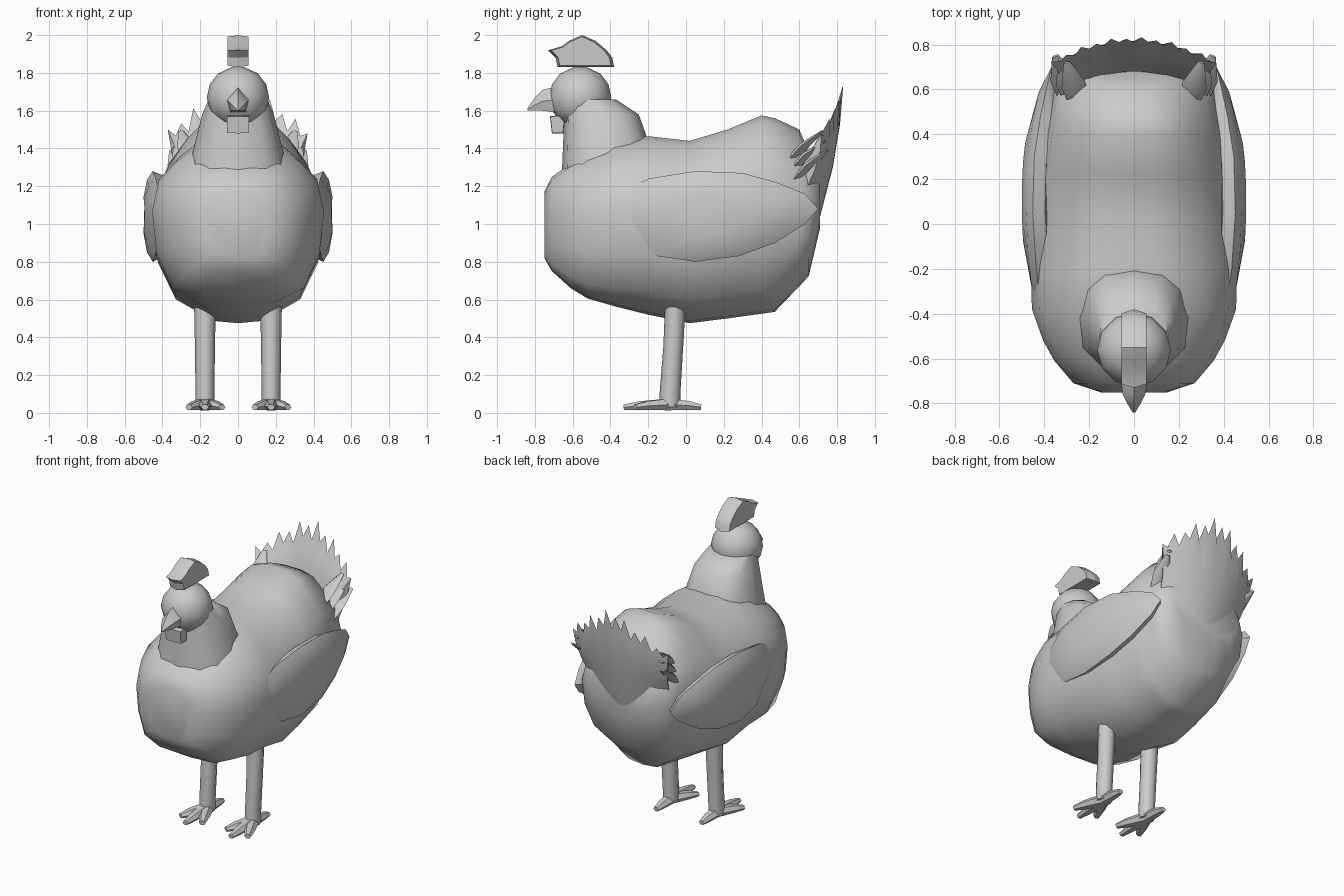
import bpy, bmesh, math
from mathutils import Vector

if "Cube" in bpy.data.objects:
    bpy.data.objects.remove(bpy.data.objects["Cube"])


def make(name, verts, faces, angle=50):
    me = bpy.data.meshes.new(name)
    me.from_pydata([tuple(v) for v in verts], [], faces)
    bm = bmesh.new()
    bm.from_mesh(me)
    bmesh.ops.remove_doubles(bm, verts=bm.verts, dist=0.0005)
    bmesh.ops.recalc_face_normals(bm, faces=bm.faces)
    bm.to_mesh(me)
    bm.free()
    ob = bpy.data.objects.new(name, me)
    bpy.context.collection.objects.link(ob)
    bpy.ops.object.select_all(action='DESELECT')
    ob.select_set(True)
    bpy.context.view_layer.objects.active = ob
    bpy.ops.object.shade_smooth_by_angle(angle=math.radians(angle))
    return ob


def loft(name, rings, angle=50):
    n = len(rings[0])
    verts = [v for r in rings for v in r]
    faces = [(k * n + i, k * n + (i + 1) % n, (k + 1) * n + (i + 1) % n, (k + 1) * n + i)
             for k in range(len(rings) - 1) for i in range(n)]
    faces += [tuple(range(n)), tuple(range(len(verts) - n, len(verts)))]
    return make(name, verts, faces, angle)


def ring_z(z, y0, y1, rx, x=0, n=10, power=1.0):
    def bend(v):
        return math.copysign(abs(v) ** power, v) if abs(v) > 1e-6 else 0
    return [(x + rx * bend(math.cos(a)), (y0 + y1) / 2 + abs(y1 - y0) / 2 * bend(math.sin(a)), z)
            for a in (2 * math.pi * i / n for i in range(n))]


def limb(name, points, radii, n=6, flat=1.0):
    rings = []
    d = (Vector(points[-1]) - Vector(points[0])).normalized()
    side = d.cross(Vector((0, 0, 1)))
    side.normalize()
    up = side.cross(d)
    for p, r in zip(points, radii):
        rings.append([Vector(p) + side * r * math.cos(2 * math.pi * i / n)
                      + up * r * flat * math.sin(2 * math.pi * i / n) for i in range(n)])
    return loft(name, rings)


# body: egg-like cross-sections along y (y, bottom, top, half width), boxier at the breast
half = [(0, 0), (.012, .28), (.13, .73), (.33, .94), (.58, 1), (.76, .91), (.88, .68), (.97, .45), (1, .2)]
box = [(0, 0), (.012, .5), (.09, .82), (.33, .96), (.58, 1), (.76, .94), (.88, .78), (.97, .55), (1, .2)]
stations = [(-.75, .82, 1.17, .15), (-.71, .75, 1.25, .27), (-.61, .66, 1.32, .355),
            (-.52, .605, 1.37, .405), (-.38, .565, 1.43, .455), (-.20, .52, 1.465, .46),
            (.02, .475, 1.44, .45), (.22, .50, 1.50, .43), (.40, .525, 1.575, .40),
            (.47, .535, 1.56, .385), (.60, .67, 1.50, .355), (.65, .725, 1.38, .345),
            (.71, .98, 1.28, .27)]
rings = []
for y, b, t, w in stations:
    f = min(1, max(0, (-.2 - y) / .4))
    prof = [(p[0] + (q[0] - p[0]) * f, p[1] + (q[1] - p[1]) * f) for p, q in zip(half, box)]
    prof += [(h, -s) for h, s in prof[:0:-1]]
    rings.append([(w * s, y, b + (t - b) * h) for h, s in prof])
loft("body", rings)

# neck cape
loft("neck", [ring_z(z, y0, y1, r, n=12, power=.8) for z, y0, y1, r in
              ((1.15, -.66, -.16, .29), (1.32, -.655, -.17, .255), (1.44, -.65, -.20, .225),
               (1.58, -.645, -.25, .19), (1.66, -.64, -.37, .155))])

# head
loft("head", [ring_z(1.67 + .165 * math.sin(a), -.56 - .165 * math.cos(a),
                     -.56 + .165 * math.cos(a), .165 * math.cos(a), n=12)
              for a in (math.radians(d) for d in (-80, -50, -25, 0, 25, 50, 80))])

# beak
loft("beak", [[(sx, y, z) for sx, z in ((0, zt), (w, zm), (w * .7, zb), (-w * .7, zb), (-w, zm))]
              for y, zt, zm, zb, w in ((-.68, 1.73, 1.66, 1.59, .06), (-.76, 1.71, 1.65, 1.60, .05),
                                       (-.80, 1.67, 1.63, 1.60, .03), (-.84, 1.61, 1.605, 1.60, .006))], 30)


# comb and wattle: outlines pushed to a thickness
def slab(name, outline, w, core=.7):
    cy = sum(p[0] for p in outline) / len(outline)
    cz = sum(p[1] for p in outline) / len(outline)
    inner = [(cy + (y - cy) * core, cz + (z - cz) * core) for y, z in outline]
    loft(name, [[(-w, y, z) for y, z in inner], [(0, y, z) for y, z in outline],
                [(w, y, z) for y, z in inner]], 30)


slab("comb", [(-.38, 1.83), (-.39, 1.88), (-.42, 1.92), (-.48, 1.97), (-.55, 2.0),
              (-.62, 1.97), (-.66, 1.94), (-.73, 1.92), (-.69, 1.88), (-.68, 1.83)], .055, .9)
slab("wattle", [(-.64, 1.58), (-.72, 1.57), (-.71, 1.48), (-.65, 1.48)], .058, .95)

# wings: padded leaf shapes on each flank, front edge blending into the body
leaf = [(-.42, 1.04), (-.36, 1.15), (-.20, 1.24), (.05, 1.28), (.30, 1.27), (.48, 1.22),
        (.63, 1.16), (.70, 1.08), (.63, 1.0), (.47, .90), (.28, .83), (.05, .80), (-.15, .83)]


def wing_x(y):
    return .497 - .18 * (y - .10) ** 2 - (.05 * max(0, y - .3))


for s, tag in ((1, "left"), (-1, "right")):
    rings = []
    for k, dx in ((.9, -.10), (1, -.045), (.8, -.015), (.4, .003)):
        ring = []
        for y, z in leaf:
            yy, zz = .15 + (y - .15) * k, 1.05 + (z - 1.05) * k
            ring.append((s * (wing_x(yy) + dx), yy, zz))
        rings.append(ring)
    loft("wing_" + tag, rings)

# tail fan: jagged cup, an outer rear sheet and an inner front sheet sharing tips
N = 22
cols = []
for i in range(N + 1):
    s = -1 + 2 * i / N
    drop = abs(s) ** 1.3
    rear = Vector((.31 * s, .705 - .09 * s * s, 1.02 + .12 * drop))
    front = Vector((.28 * s, .66 - .06 * s * s, 1.36 - .08 * drop))
    tip = Vector((.37 * s, .83 - .11 * s * s, 1.73 - .24 * drop))
    jag = (1.03, .87, .97, .83)[i % 4]
    col = [rear.lerp(tip, f) + Vector((0, .025 * math.sin(f * 3), 0)) for f in (0, .4, .72)]
    col += [rear.lerp(tip, jag)]
    col += [front.lerp(tip, f) + Vector((0, .02 * (1 - s * s), 0)) for f in (.6, 0)]
    cols.append(col)
loft("tail_fan", cols)

# side tail coverts: short feathers closing the sides of the fan
for s, tag in ((1, "left"), (-1, "right")):
    for k in range(3):
        x, y, z = s * (.27 + .025 * k), .62 + .015 * k, 1.35 - .05 * k
        limb(f"tail_covert_{tag}_{k}", [(x - s * .03, y - .10, z - .05), (x, y, z + .06),
                                        (x + s * .03, y + .10, z + .14)], [.04, .055, .015], 6, .4)

# legs and feet
for s, tag in ((1, "left"), (-1, "right")):
    x = .175 * s
    loft("leg_" + tag, [ring_z(z, y0, y1, r, x, 8) for z, y0, y1, r in
                        ((.03, -.14, -.03, .05), (.10, -.14, -.03, .05),
                         (.35, -.12, -.015, .053), (.60, -.11, .0, .058))])
    for k, (dx, y) in enumerate(((-.085, -.26), (0, -.33), (.09, -.27), (0, .08))):
        y0 = -.09
        limb(f"toe_{tag}_{k}", [(x, y0, .045), (x + dx * .65, y0 + (y - y0) * .65, .038),
                                (x + dx, y, .03)], [.045, .034, .02], 6, .8)
